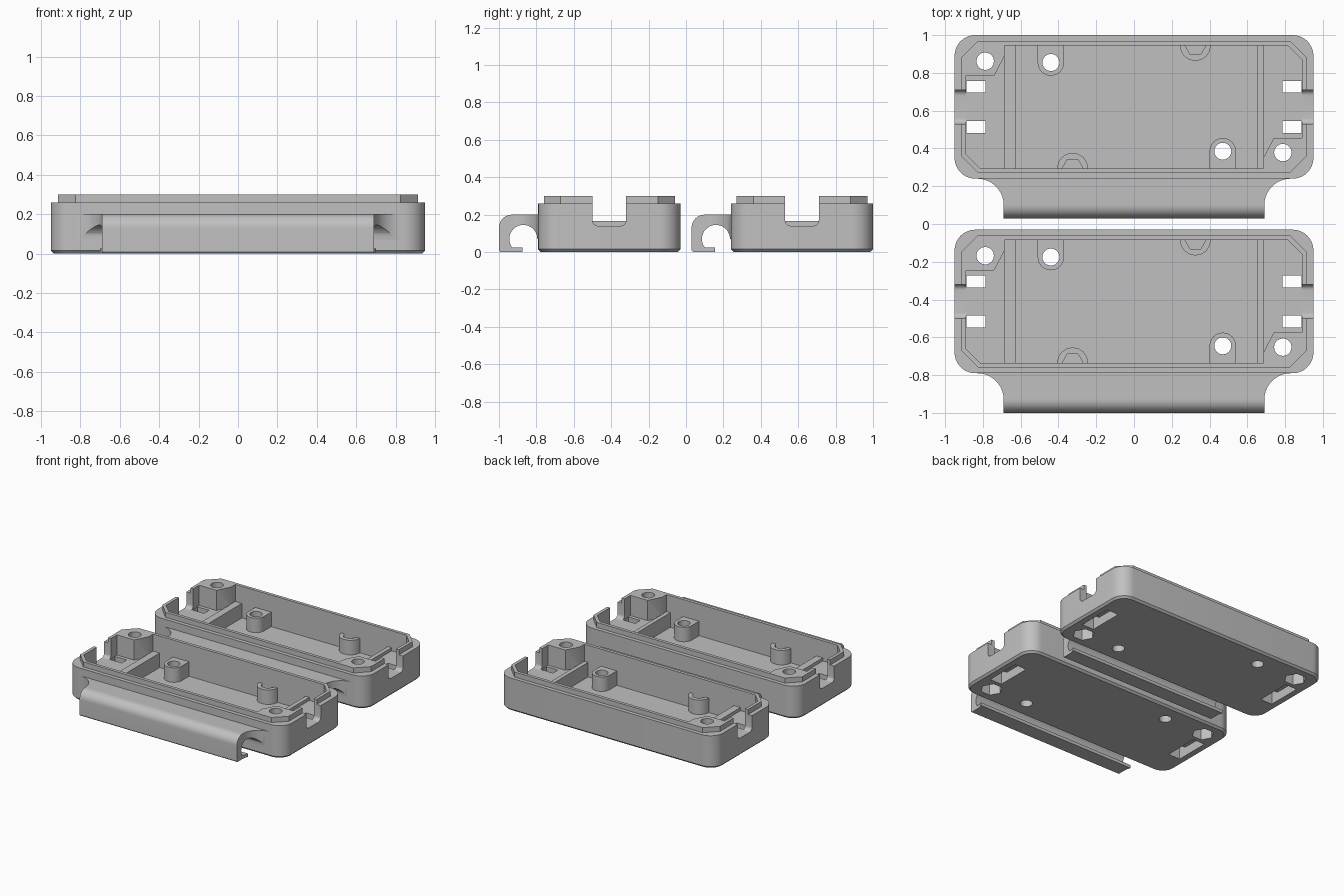
import bpy, bmesh
from math import sin, cos, radians, pi

cube = bpy.data.objects.get("Cube")
if cube:
    bpy.data.objects.remove(cube, do_unlink=True)

GREY = (0.53, 0.53, 0.53, 1)
grey = bpy.data.materials.new("plain_grey")
grey.use_nodes = True
grey.diffuse_color = GREY
grey.node_tree.nodes["Principled BSDF"].inputs["Base Color"].default_value = GREY


def arc(cx, cy, r, a0, a1, n=10):
    angles = [radians(a0 + (a1 - a0) * i / n) for i in range(n + 1)]
    return [(cx + r * cos(a), cy + r * sin(a)) for a in angles]


def circle(cx, cy, r, n=32):
    return arc(cx, cy, r, 0, 360, n)[:-1]


def rounded(w, d, r):
    pts = []
    for i, (sx, sy) in enumerate([(1, 1), (-1, 1), (-1, -1), (1, -1)]):
        pts += arc(sx * (w - r), sy * (d - r), r, 90 * i, 90 * i + 90)
    return pts


def octagon(w, d, c):
    return [(w, c - d), (w, d - c), (w - c, d), (c - w, d),
            (-w, d - c), (-w, c - d), (c - w, -d), (w - c, -d)]


def rect(x0, x1, y0, y1):
    return [(x0, y0), (x1, y0), (x1, y1), (x0, y1)]


def turn(pts, s):
    return [(s * x, s * y) for x, y in pts]


def loft(name, rings, axis="z"):
    """Closed solid through (outline, level) rings along z or x."""
    bm = bmesh.new()
    loops = []
    for pts, h in rings:
        loops.append([bm.verts.new((a, b, h) if axis == "z" else (h, a, b))
                      for a, b in pts])
    for low, high in zip(loops, loops[1:]):
        n = len(low)
        for i in range(n):
            j = (i + 1) % n
            bm.faces.new((low[i], low[j], high[j], high[i]))
    bm.faces.new(loops[0])
    bm.faces.new(loops[-1])
    bmesh.ops.recalc_face_normals(bm, faces=bm.faces)
    mesh = bpy.data.meshes.new(name)
    bm.to_mesh(mesh)
    bm.free()
    mesh.materials.append(grey)
    ob = bpy.data.objects.new(name, mesh)
    bpy.context.collection.objects.link(ob)
    return ob


def prism(name, pts, low, high, axis="z"):
    return loft(name, [(pts, low), (pts, high)], axis)


def activate(ob):
    bpy.ops.object.select_all(action="DESELECT")
    ob.select_set(True)
    bpy.context.view_layer.objects.active = ob


def combine(ob, other, operation):
    mod = ob.modifiers.new(operation, "BOOLEAN")
    mod.operation = operation
    mod.solver = "EXACT"
    mod.object = other
    activate(ob)
    bpy.ops.object.modifier_apply(modifier=mod.name)
    bpy.data.objects.remove(other, do_unlink=True)


FLOOR, SADDLE, POST, TOP = 0.05, 0.14, 0.165, 0.30

# Shell with a bottom chamfer, a raised lip and an open cavity
tray = loft("back_tray", [(rounded(0.935, 0.365, 0.095), 0),
                          (rounded(0.95, 0.38, 0.11), 0.015),
                          (rounded(0.95, 0.38, 0.11), 0.26)])


def add(*args):
    combine(tray, prism("part", *args), "UNION")


def cut(*args):
    combine(tray, prism("cutter", *args), "DIFFERENCE")


add(octagon(0.915, 0.35, 0.09), 0.2, TOP)
cut(octagon(0.89, 0.325, 0.075), FLOOR, 0.5)

# Inner parts, repeated by a half turn
for s in (1, -1):
    # raised end floor and cross bar
    add(turn(octagon(0.10, 0.335, 0.07), 1) and
        turn([(-0.90, -0.25), (-0.82, -0.335), (-0.66, -0.335),
              (-0.66, 0.335), (-0.82, 0.335), (-0.90, 0.25)], s), 0.03, SADDLE)
    inner = 0.628 if s == 1 else 0.652
    add(turn(rect(-0.685, -inner, -0.34, 0.34), s), 0.035, POST)
    # corner screw boss
    add(turn([(-0.90, 0.165), (-0.74, 0.165), (-0.685, 0.27), (-0.685, 0.335),
              (-0.82, 0.335), (-0.90, 0.26)], s), 0.04, TOP)
    # rounded post against the long wall
    px = -0.455 + 0.015 * s
    add(turn([(px + 0.07, 0.34), (px - 0.07, 0.34)]
             + arc(px, 0.235, 0.07, 180, 360, 16), s), 0.025, POST)
    # half-round clip with a hollow centre
    outer = arc(0.325, 0.325, 0.082, 180, 360, 8)
    hollow = arc(0.325, 0.325, 0.055, 180, 360, 3)
    add(turn(outer + [(0.407, 0.345), (0.243, 0.345)], s), 0.02, POST)
    cut(turn(hollow, s), FLOOR, 0.5)

# Openings
for s in (1, -1):
    px = -0.455 + 0.015 * s
    cut(circle(s * px, s * 0.235, 0.045), -0.1, 0.5)
    cut(circle(s * -0.788, s * 0.242, 0.046), -0.1, 0.5)
    cut(circle(s * -0.788, s * 0.242, 0.08, 6), -0.1, 0.12)
    # cable notch through the end wall
    notch = ([(0.09, 0.5), (-0.09, 0.5)]
             + arc(-0.06, SADDLE + 0.03, 0.03, 180, 270, 6)
             + arc(0.06, SADDLE + 0.03, 0.03, 270, 360, 6))
    cut(notch, *sorted((s * 0.885, s * 1.1)), "x")
    # tie slots joined by a groove underneath
    for t in (1, -1):
        cut(turn(rect(0.785, 0.888, *sorted((t * 0.075, t * 0.138))), s), -0.1, 0.24)
    cut(turn(rect(0.785, 0.888, -0.138, 0.138), s), -0.1, 0.07)

# Hooked front flange, flared in plan where it meets the shell
hook_profile = ([(-0.36, 0.2)] + arc(-0.52, 0.13, 0.07, 90, 180)
                + [(-0.59, 0.008), (-0.582, 0), (-0.465, 0), (-0.465, 0.025)]
                + arc(-0.46, 0.07, 0.075, 217, 0, 24) + [(-0.36, 0.07)])
hook = prism("back_hook", hook_profile, -0.9, 0.9, "x")
plan = ([(-0.69, -0.7)] + arc(-0.83, -0.52, 0.14, 0, 90, 14)
        + [(-0.83, -0.33), (0.83, -0.33)]
        + arc(0.83, -0.52, 0.14, 90, 180, 14) + [(0.69, -0.7)])
combine(hook, prism("cutter", plan, -0.2, 0.5), "INTERSECT")

# Smooth the curves and place the two matching halves
for ob, name in ((tray, "front_tray"), (hook, "front_hook")):
    activate(ob)
    bpy.ops.object.shade_smooth_by_angle(angle=radians(30))
    twin = ob.copy()
    twin.name = name
    bpy.context.collection.objects.link(twin)
    ob.location.y = 0.62
    twin.location.y = -0.41
